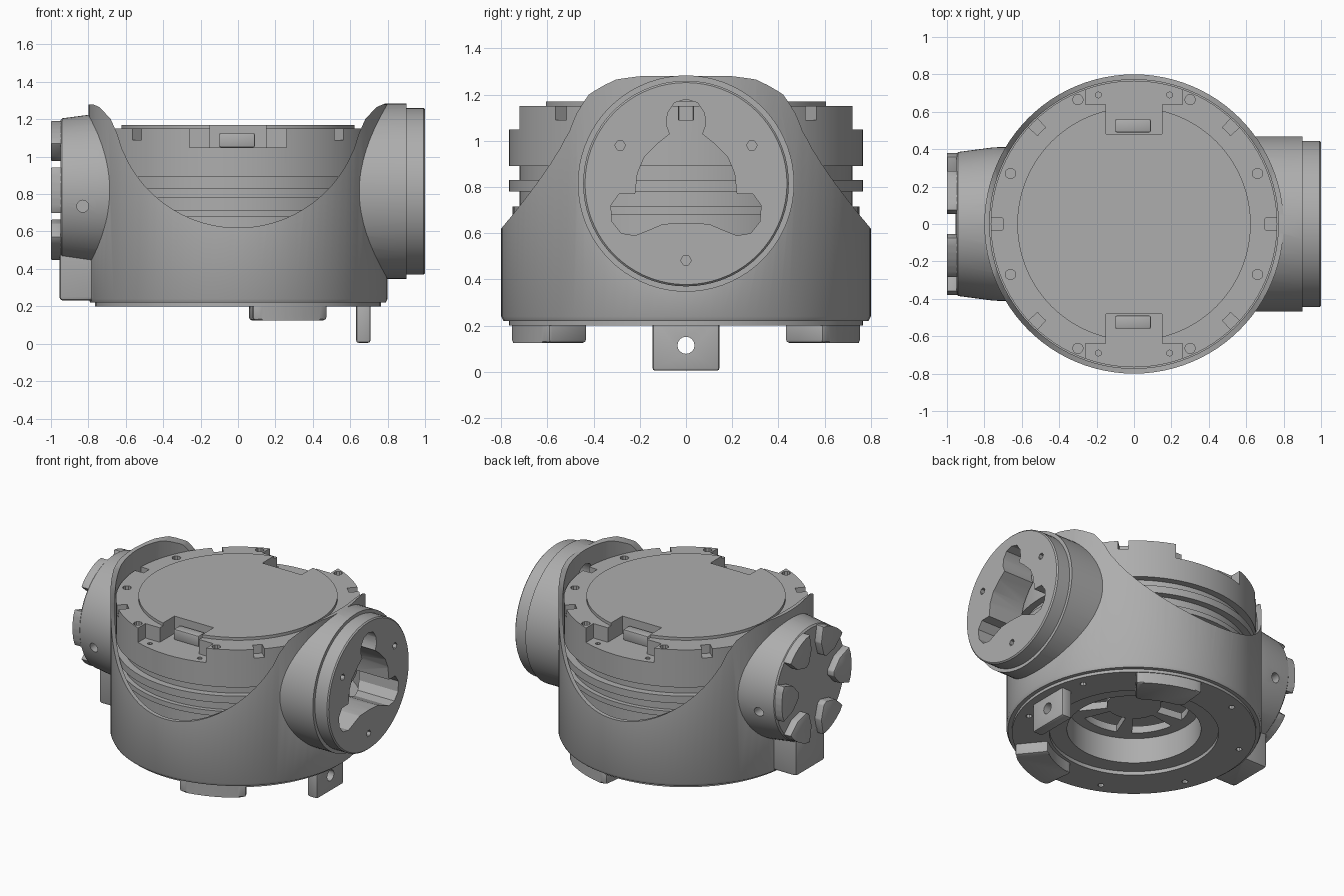
import bpy, bmesh
from math import sin, cos, pi, radians, sqrt
from mathutils import Matrix

if "Cube" in bpy.data.objects:
    bpy.data.objects.remove(bpy.data.objects["Cube"])

metal = bpy.data.materials.new("grey metal")
GREY = (0.42, 0.42, 0.42, 1)
metal.diffuse_color = GREY
metal.use_nodes = True
metal.node_tree.nodes["Principled BSDF"].inputs["Base Color"].default_value = GREY


def finish(name, bm):
    bmesh.ops.recalc_face_normals(bm, faces=bm.faces)
    mesh = bpy.data.meshes.new(name)
    bm.to_mesh(mesh)
    bm.free()
    mesh.materials.append(metal)
    obj = bpy.data.objects.new(name, mesh)
    bpy.context.collection.objects.link(obj)
    return obj


def prism(name, pts, lo, hi, axis="z", bevel=0):
    """Extrude a 2D outline along an axis; x uses (y, z), y uses (x, z)."""
    place = {"x": lambda a, b, c: (c, a, b), "y": lambda a, b, c: (a, c, b),
             "z": lambda a, b, c: (a, b, c)}[axis]
    bm = bmesh.new()
    rings = [[bm.verts.new(place(a, b, c)) for a, b in pts] for c in (lo, hi)]
    n = len(pts)
    for ring in rings:
        bm.faces.new(ring)
    for i in range(n):
        j = (i + 1) % n
        bm.faces.new((rings[0][i], rings[0][j], rings[1][j], rings[1][i]))
    if bevel:
        bmesh.ops.bevel(bm, geom=bm.edges[:], offset=bevel, segments=2,
                        affect="EDGES", profile=0.5)
    return finish(name, bm)


def lathe(name, profile, closed=False, n=72, turn=None):
    """Spin a (radius, height) profile about z, then place it."""
    bm = bmesh.new()
    vs = [bm.verts.new((r, 0, z)) for r, z in profile]
    pairs = list(zip(vs, vs[1:])) + ([(vs[-1], vs[0])] if closed else [])
    es = [bm.edges.new(p) for p in pairs]
    bmesh.ops.spin(bm, geom=vs + es, cent=(0, 0, 0), axis=(0, 0, 1),
                   angle=2 * pi, steps=n, use_merge=False)
    bmesh.ops.remove_doubles(bm, verts=bm.verts, dist=0.0001)
    if turn:
        bmesh.ops.transform(bm, matrix=turn, verts=bm.verts)
    return finish(name, bm)


def circle(cx, cy, r, n=16):
    return [(cx + r * cos(2 * pi * i / n), cy + r * sin(2 * pi * i / n)) for i in range(n)]


def box(x0, x1, y0, y1):
    return [(x0, y0), (x1, y0), (x1, y1), (x0, y1)]


def sector(r0, r1, a0, a1, n=8, cx=0, cy=0):
    angles = [radians(a0 + (a1 - a0) * i / n) for i in range(n + 1)]
    ring = [(r1, a) for a in angles] + [(r0, a) for a in reversed(angles)]
    return [(cx + r * cos(a), cy + r * sin(a)) for r, a in ring]


def combine(obj, others, operation="DIFFERENCE"):
    for other in others:
        mod = obj.modifiers.new("cut", "BOOLEAN")
        mod.operation, mod.object, mod.solver = operation, other, "EXACT"
        bpy.context.view_layer.update()
        graph = bpy.context.evaluated_depsgraph_get()
        mesh = bpy.data.meshes.new_from_object(obj.evaluated_get(graph))
        obj.modifiers.clear()
        obj.data = mesh
        bpy.data.objects.remove(other)


# Housing body with both side arms
housing = lathe("housing", [(0, .2), (.765, .2), (.765, .22), (.79, .22), (.8, .24),
                            (.8, 1.28), (0, 1.28)], n=96)
right_turn = Matrix.Translation((0, 0, .815)) @ Matrix.Rotation(pi / 2, 4, "Y")
left_turn = Matrix.Translation((0, 0, .82)) @ Matrix.Rotation(-pi / 2, 4, "Y")
arm = lathe("arm", [(0, .5), (.468, .5), (.468, .9), (.445, .9), (.445, .992),
                    (.437, 1), (0, 1)], turn=right_turn)
boss = lathe("boss", [(0, .5), (.415, .5), (.41, .75), (.385, .94), (.375, .95),
                      (0, .95)], turn=left_turn)
block = prism("block", box(-.955, -.68, .23, .5), -.16, .16, "y", .02)
combine(housing, [arm, boss, block], "UNION")

# Saddle opening front to back, and the hollow for the drum
half = [(x, 1.287 - sqrt(.667 ** 2 - x * x)) for x in [.62 * i / 16 for i in range(17)]]
half += [(.645, 1.12), (.68, 1.2), (.74, 1.265), (.8, 1.29), (.8, 1.6)]
saddle = half + [(-x, z) for x, z in reversed(half[1:])]
hollow = prism("hollow", circle(0, 0, .772, 96), .45, 1.6)
combine(housing, [hollow, prism("saddle", saddle, -1.2, 1.2, "y")])

# Three-lobed cable opening in the right arm, with screw holes
lobes = [(0, 1.18), (.05, 1.165), (.08, 1.12), (.085, 1.07), (.07, 1.03), (.12, .99),
         (.18, .93), (.21, .86), (.22, .77), (.29, .77), (.325, .72), (.32, .65),
         (.28, .6), (.22, .59), (.17, .61), (.1, .64), (0, .645)]
outline = lobes + [(-y, z) for y, z in reversed(lobes[1:-1])]
combine(housing, [prism("lobes", outline, .6, 1.1, "x")])
combine(housing, [prism("screw", circle(y, z, .023, 6), .96, 1.1, "x")
                  for y, z in ((.285, .98), (-.285, .98), (0, .483))])

# Holes on both flanks of the left boss
combine(housing, [prism("flank", circle(-.83, .735, .032), lo, lo + .15, "y")
                  for lo in (-.45, .3)])

# Underside recess, web openings and screw holes
combine(housing, [prism("step", circle(0, 0, .53, 72), .1, .225),
                  prism("bore", circle(0, 0, .42, 72), .1, .4)])
combine(housing, [prism("web", sector(.17, .35, a + 8, a + 52), .35, .5)
                  for a in range(0, 360, 60)])
combine(housing, [prism("screw", circle(.69 * cos(a), .69 * sin(a), .02, 8), .1, .24)
                  for a in [radians(22.5 + 45 * i) for i in range(8)]])

# Inner drum with ring grooves and raised lid
drum = lathe("drum", [(0, .5), (.7, .5), (.7, .68), (.75, .68), (.75, .715), (.72, .715),
                      (.72, .78), (.766, .78), (.766, .83), (.72, .83), (.72, .89),
                      (.766, .89), (.766, 1.15), (.624, 1.15), (.624, 1.17), (0, 1.17)], n=96)
for s in (-1, 1):
    # Connector notch: wide step on the rim, narrower pocket into the lid
    wide = prism("notch", box(-.26, .26, *sorted((s * .64, s * .9))), 1.05, 1.3)
    deep = prism("pocket", box(-.15, .15, *sorted((s * .48, s * .7))), 1.05, 1.3)
    combine(drum, [wide, deep])
    combine(drum, [prism("hole", circle(x, s * y, .028, 10), 1.08, 1.3)
                   for x, y in ((.66, .27), (-.66, .27), (.3, .665), (-.3, .665))])
    combine(drum, [prism("hole", circle(x, s * .69, .016, 8), 1.02, 1.3)
                   for x in (-.19, .19)])

# Small clip slots around the rim
for a in (0, 45, 135, 180, 225, 315):
    slot = sector(.7, .8, a - 2.5, a + 2.5, 2)
    combine(drum, [prism("slot", slot, 1.09, 1.3)])

# Connector blocks sitting in the notches
for s, label in ((-1, "front"), (1, "back")):
    prism(label + "_connector", box(-.1, .09, *sorted((s * .49, s * .56))), 1.05, 1.125,
          bevel=.008)

# Six end pads on the left boss
for i in range(6):
    a = 60 * i
    tip = sector(.19, .19, a - 5, a + 5, 1)[:2]
    rim = sector(.27, .38, a - 19, a + 19, 6, 0, .82)
    pad = rim[:8] + [(tip[1][0], tip[1][1] + .82), (tip[0][0], tip[0][1] + .82)] + rim[-1:]
    # Drop the duplicated inner arc, keeping its two corners
    prism("end_pad_%d" % (i + 1), pad, -1, -.94, "x", .006)
    
# Curved feet below the front and back rims
for s, label in ((-1, "front"), (1, "back")):
    prism(label + "_foot", sector(.55, .76, s * 51, s * 84), .125, .23, bevel=.015)

# Hanging tab with a cross hole
tab = prism("mounting_tab", box(.632, .708, -.145, .145), .005, .24, bevel=.012)
combine(tab, [prism("hole", circle(0, .115, .037), .5, .9, "x")])

# Smooth shading with sharp edges kept
bpy.ops.object.select_all(action="DESELECT")
for obj in bpy.context.collection.objects:
    if obj.type == "MESH":
        obj.select_set(True)
        bpy.context.view_layer.objects.active = obj
bpy.ops.object.shade_smooth_by_angle(angle=radians(30))
